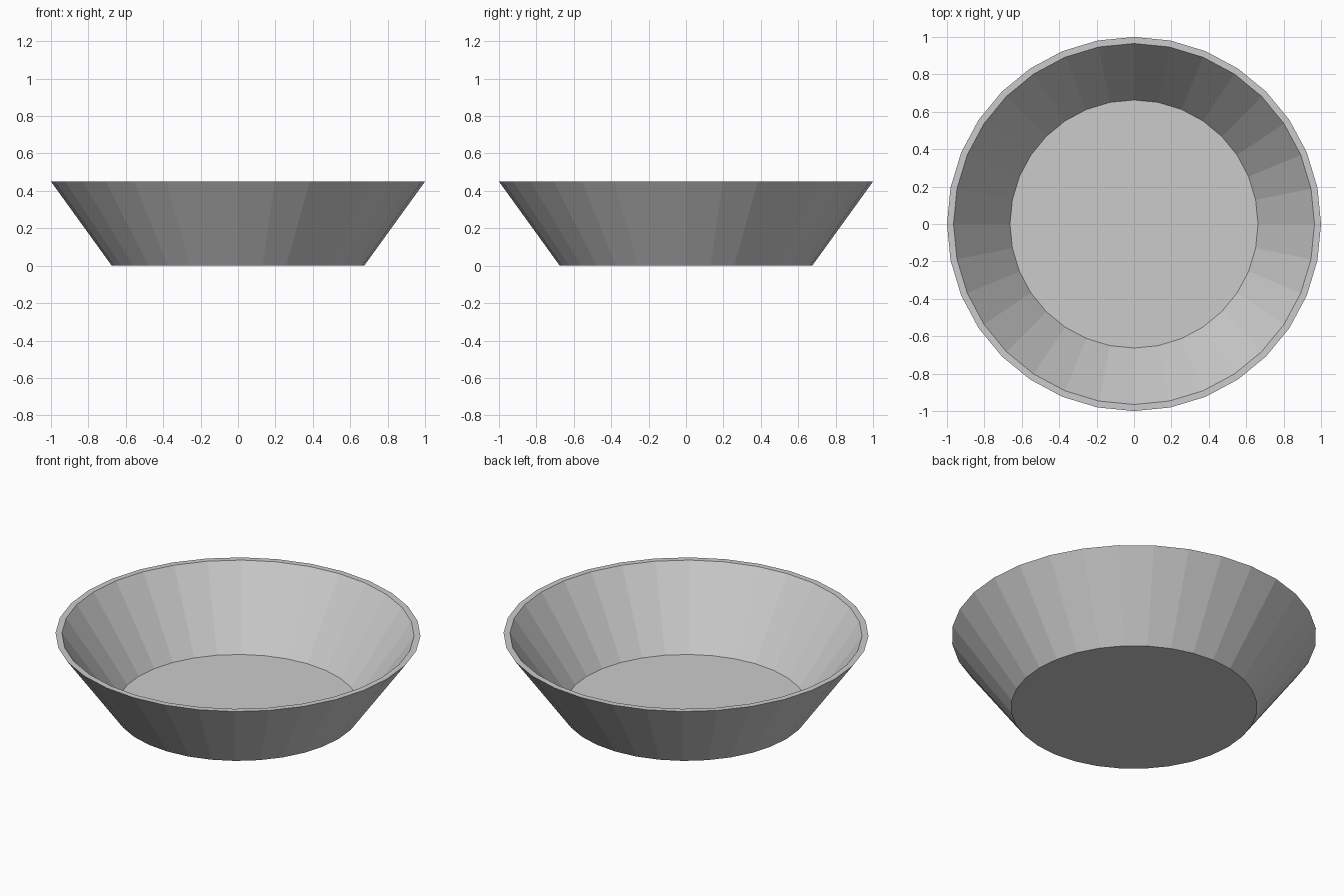
import bpy, bmesh, math

if "Cube" in bpy.data.objects:
    bpy.data.objects.remove(bpy.data.objects["Cube"])

SIDES = 32
# Rings (radius, height): outer base, outer rim, inner rim, inner floor
PROFILE = [(0.675, 0.0), (1.0, 0.45), (0.965, 0.45), (0.663, 0.02)]

bm = bmesh.new()


def ring(radius, z):
    step = 2 * math.pi / SIDES
    return [bm.verts.new((radius * math.cos(i * step), radius * math.sin(i * step), z))
            for i in range(SIDES)]


rings = [ring(r, z) for r, z in PROFILE]

# Outer wall, flat rim and inner wall
for a, b in zip(rings, rings[1:]):
    for i in range(SIDES):
        j = (i + 1) % SIDES
        bm.faces.new((a[i], a[j], b[j], b[i]))

# Underside and inside floor
bm.faces.new(rings[0][::-1])
bm.faces.new(rings[-1])
bmesh.ops.recalc_face_normals(bm, faces=bm.faces)

mesh = bpy.data.meshes.new("bowl")
bm.to_mesh(mesh)
bm.free()
bowl = bpy.data.objects.new("bowl", mesh)
bpy.context.collection.objects.link(bowl)
